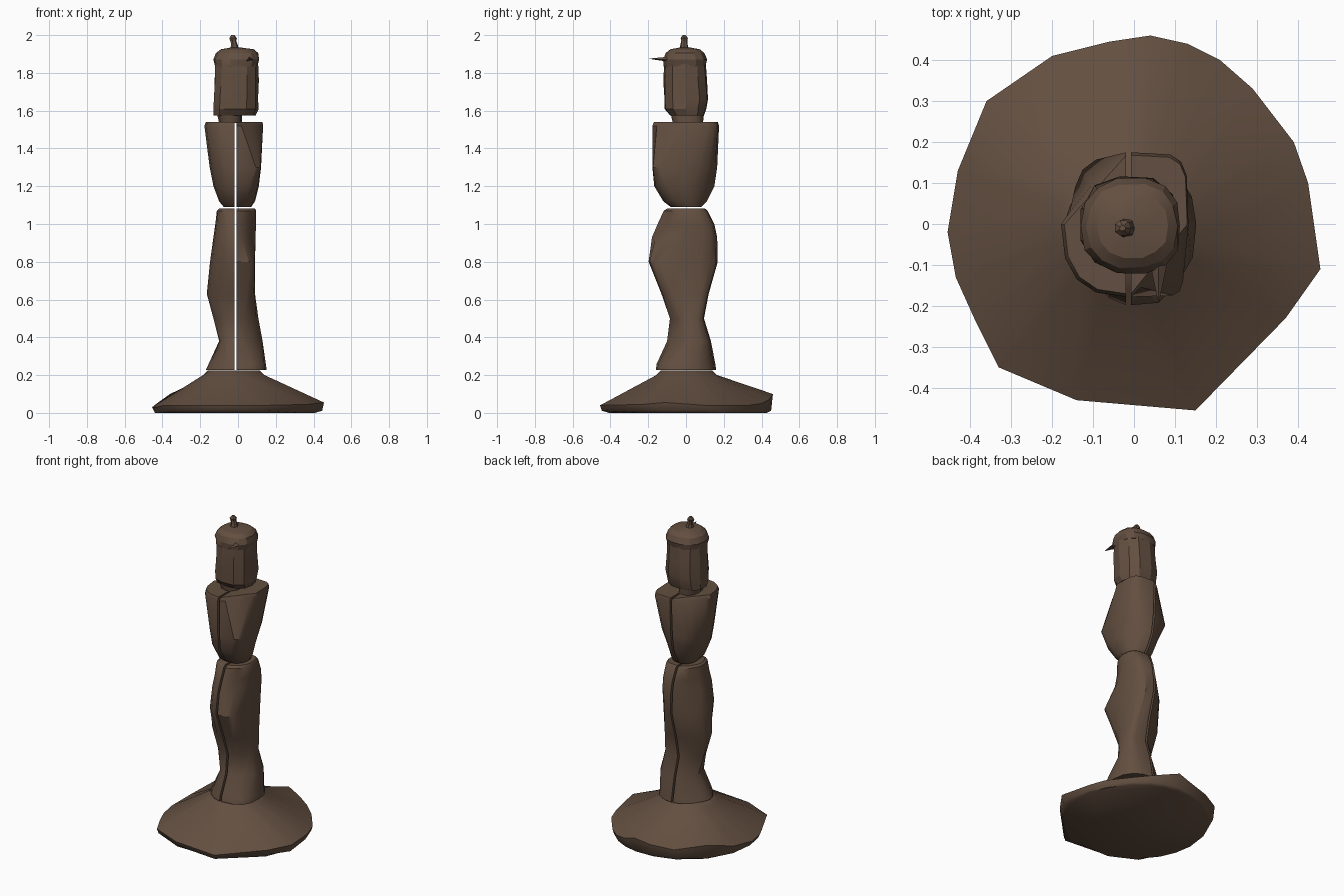
import bpy, bmesh, math, random
from mathutils import Vector

random.seed(4)
if "Cube" in bpy.data.objects:
    bpy.data.objects.remove(bpy.data.objects["Cube"])

brown = bpy.data.materials.new("dark_brown")
brown.use_nodes = True
colour = (0.125, 0.078, 0.052, 1)
brown.diffuse_color = colour
brown.node_tree.nodes["Principled BSDF"].inputs["Base Color"].default_value = colour


def loft(name, rings, smooth=40):
    """Skin a stack of equal rings and close both ends."""
    bm = bmesh.new()
    rows = [[bm.verts.new(p) for p in ring] for ring in rings]
    for low, high in zip(rows, rows[1:]):
        count = len(low)
        for i in range(count):
            j = (i + 1) % count
            bm.faces.new((low[i], low[j], high[j], high[i]))
    bm.faces.new(rows[0][::-1])
    bm.faces.new(rows[-1])
    bmesh.ops.recalc_face_normals(bm, faces=bm.faces)
    mesh = bpy.data.meshes.new(name)
    bm.to_mesh(mesh)
    bm.free()
    mesh.materials.append(brown)
    obj = bpy.data.objects.new(name, mesh)
    bpy.context.collection.objects.link(obj)
    bpy.ops.object.select_all(action="DESELECT")
    obj.select_set(True)
    bpy.context.view_layer.objects.active = obj
    if smooth:
        bpy.ops.object.shade_smooth_by_angle(angle=math.radians(smooth))
    return obj


def power(value, exponent):
    return math.copysign(abs(value) ** exponent, value)


def half_ring(seam, z, outer, front, back, front_corner, back_corner, steps=8):
    """Half a section, flat on the seam; low corner exponents are boxy, high ones cut away."""
    ring = []
    for i in range(steps + 1):
        a = math.pi * (i / steps - 0.5)
        corner = back_corner if a > 0 else front_corner
        x = seam + (outer - seam) * power(max(math.cos(a), 0), corner)
        y = (front + back) / 2 + (back - front) / 2 * power(math.sin(a), corner)
        ring.append((x, y, z))
    return ring


def full_ring(z, left, right, front, back, count=12, rough=0.0):
    ring = []
    for i in range(count):
        a = math.tau * i / count
        r = 1 - rough * random.random()
        ring.append(((left + right) / 2 + (right - left) / 2 * r * power(math.cos(a), 0.85),
                     (front + back) / 2 + (back - front) / 2 * r * power(math.sin(a), 0.85), z))
    return ring


# Round pedestal with an uneven rim
rim = [(-.455, -.02, .03), (-.43, .13, .05), (-.36, .3, .1), (-.2, .41, .07),
       (-.06, .445, .08), (.04, .46, .1), (.13, .44, .07), (.21, .4, .05),
       (.29, .33, .04), (.39, .2, .04), (.425, .1, .04), (.455, -.11, .055),
       (.37, -.23, .045), (.15, -.455, .04), (-.14, -.43, .04), (-.33, -.35, .04),
       (-.39, -.23, .04), (-.435, -.13, .03)]


def rim_ring(scale, shift, z):
    return [(Vector((x, y)).normalized() * scale + Vector((shift, 0))).to_3d() + Vector((0, 0, z))
            for x, y, _ in rim]


wall = [(x * .98, y * .98, .012) for x, y, _ in rim]
loft("pedestal", [rim_ring(.43, -.01, 0), wall, rim,
                  rim_ring(.165, -.02, .2), rim_ring(.14, -.02, .224)], 50)

# Lower body and torso, each two columns with a narrow seam:
# height, front, back, then for each side its reach and its front and back corners
legs = [(.228, -.16, .16, (-.17, 1.2, 1.3), (.152, .7, .9)),
        (.26, -.155, .155, (-.155, 1.2, 1.3), (.147, .7, .9)),
        (.38, -.1, .132, (-.1, .9, 1.8), (.13, 1.6, .6)),
        (.5, -.085, .095, (-.13, 1, 1.8), (.108, 1.2, .5)),
        (.63, -.13, .12, (-.165, 1.2, 1.3), (.09, .6, .4)),
        (.8, -.198, .168, (-.148, 1.2, 1.2), (.09, .4, .7)),
        (.93, -.18, .165, (-.13, 1.1, 2), (.093, 1.5, .6)),
        (1, -.15, .15, (-.12, 1, 1.8), (.095, 1.5, .6)),
        (1.07, -.118, .115, (-.112, .8, 1.4), (.096, 1.2, .6)),
        (1.082, -.1, .1, (-.1, .8, 1.4), (.09, 1.2, .6))]
torso = [(1.09, -.08, .08, (-.075, .8, 1), (.07, 1, .8)),
         (1.12, -.12, .11, (-.1, .9, 1), (.09, .8, 1.2)),
         (1.2, -.168, .15, (-.13, 1, 1.1), (.11, .6, 1.3)),
         (1.3, -.178, .165, (-.15, 1, .6), (.122, .25, .9)),
         (1.52, -.178, .175, (-.178, .8, 1.8), (.133, 1.8, .4)),
         (1.54, -.17, .168, (-.17, .8, 2), (.13, 2, .4))]
for part, rows in (("lower_body", legs), ("torso", torso)):
    for side, seam in enumerate((-.019, -.007)):
        rings = []
        for z, front, back, *sides in rows:
            reach, front_corner, back_corner = sides[side]
            rings.append(half_ring(seam, z, reach, front, back, front_corner, back_corner))
        loft(("right_", "left_")[side] + part, rings, 35)

# Neck plate and faceted head
loft("neck", [full_ring(1.535, -.1, .02, -.07, .09), full_ring(1.58, -.11, .02, -.08, .095)])
loft("head", [full_ring(z, left, right, front, back, 11, .06) for z, left, right, front, back in
              [(1.575, -.135, .1, -.09, .1), (1.61, -.138, .112, -.118, .115),
               (1.66, -.135, .112, -.122, .122), (1.76, -.13, .112, -.122, .115),
               (1.85, -.125, .112, -.122, .108)]], 20)

# Domed cap with a brow band, knob and thin spike
loft("cap", [full_ring(z, left, right, front, back, 14, .05) for z, left, right, front, back in
             [(1.835, -.125, .108, -.122, .11), (1.87, -.132, .118, -.125, .115),
              (1.905, -.118, .108, -.112, .1), (1.925, -.09, .085, -.085, .075),
              (1.935, -.035, .01, -.03, .02)]], 25)
loft("knob", [full_ring(z, x - r, x + r, -.01 - r, -.01 + r, 7, .15) for z, x, r in
              [(1.925, -.02, .028), (1.95, -.02, .02), (1.97, -.025, .018),
               (1.985, -.028, .022), (2.0, -.028, .008)]], 0)
loft("spike", [[(.04, -.1, 1.86), (.08, -.1, 1.87), (.06, -.1, 1.885)],
               [(.059, -.192, 1.874), (.061, -.192, 1.874), (.06, -.192, 1.876)]], 0)
